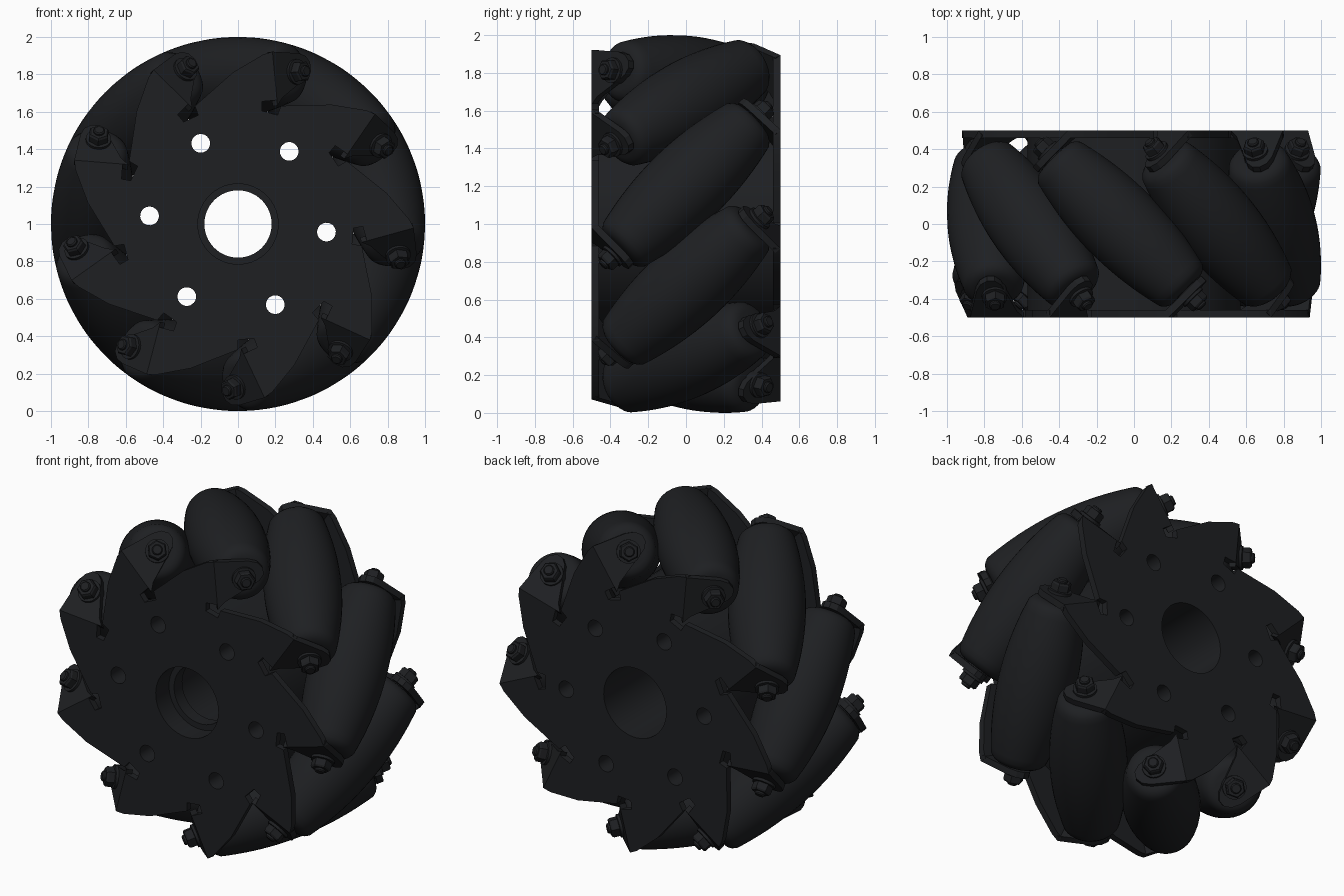
import bpy, bmesh
from math import sin, cos, pi, sqrt, radians
from mathutils import Matrix, Vector

if "Cube" in bpy.data.objects:
    bpy.data.objects.remove(bpy.data.objects["Cube"])

N = 9                  # rollers
D = 0.78               # roller axis to wheel axis
H = sqrt(0.5)
STEP = 2 * pi / N
WHEEL = Matrix.Translation((0, 0, 1)) @ Matrix.Rotation(radians(-5.4), 4, 'Y')
TURN = Matrix.Rotation(pi, 4, 'Z')             # front side -> rear side
FACE = Matrix.Rotation(pi / 2, 4, 'X')         # flat profile -> upright, facing front

black = bpy.data.materials.new("black")
black.diffuse_color = (0.013, 0.014, 0.016, 1)
black.use_nodes = True
black.node_tree.nodes["Principled BSDF"].inputs["Base Color"].default_value = black.diffuse_color


def diagonal(origin):
    """Frame whose z follows the 45 degree roller axis and y is radial."""
    m = Matrix(((H, 0, H, 0), (H, 0, -H, 0), (0, 1, 0, 0), (0, 0, 0, 1)))
    m.translation = Vector(origin)
    return m


AXLE = diagonal((0, 0, D))


def spot(k):
    return Matrix.Rotation(k * STEP, 4, 'Y')


def place(name, mesh, matrix):
    ob = bpy.data.objects.new(name, mesh)
    bpy.context.collection.objects.link(ob)
    ob.matrix_world = WHEEL @ matrix
    return ob


def circle(r, x=0, y=0, n=48):
    return [(x + r * cos(2 * pi * i / n), y + r * sin(2 * pi * i / n)) for i in range(n)]


def sheet(name, loops, half):
    """Mesh of a filled outline with holes, extruded both ways by half."""
    cu = bpy.data.curves.new(name, 'CURVE')
    cu.dimensions, cu.fill_mode, cu.extrude = '2D', 'BOTH', half
    for pts in loops:
        sp = cu.splines.new('POLY')
        sp.points.add(len(pts) - 1)
        for p, (x, y) in zip(sp.points, pts):
            p.co = (x, y, 0, 1)
        sp.use_cyclic_u = True
    ob = bpy.data.objects.new(name, cu)
    bpy.context.collection.objects.link(ob)
    dg = bpy.context.evaluated_depsgraph_get()
    me = bpy.data.meshes.new_from_object(ob.evaluated_get(dg))
    bpy.data.objects.remove(ob)
    bm = bmesh.new()
    bm.from_mesh(me)
    bmesh.ops.remove_doubles(bm, verts=bm.verts, dist=1e-5)
    bmesh.ops.recalc_face_normals(bm, faces=bm.faces)
    bm.to_mesh(me)
    bm.free()
    me.materials.clear()
    me.materials.append(black)
    return me


def lathe(name, parts):
    """Mesh of (profile, sides) pairs revolved about z; profile is (r, z)."""
    bm = bmesh.new()
    for prof, n in parts:
        rings = [[bm.verts.new((r * cos(2 * pi * i / n), r * sin(2 * pi * i / n), z))
                  for i in range(n)] for r, z in prof]
        for a, b in zip(rings, rings[1:]):
            for i in range(n):
                j = (i + 1) % n
                bm.faces.new((a[i], a[j], b[j], b[i]))
        bm.faces.new(rings[0])
        bm.faces.new(rings[-1])
    bmesh.ops.recalc_face_normals(bm, faces=bm.faces)
    me = bpy.data.meshes.new(name)
    bm.to_mesh(me)
    bm.free()
    me.materials.append(black)
    return me


# Side plates: toothed discs with a bore and six bolt holes
tooth = [(-0.17, 0.65), (0.05, 0.81), (0.22, 0.89), (0.27, 0.9),
         (0.27, 0.64), (0.19, 0.64), (0.185, 0.59), (0.265, 0.56)]
outline = [(u * cos(a) + r * sin(a), r * cos(a) - u * sin(a))
           for a in (k * STEP for k in range(N)) for u, r in tooth]


def bolt_holes(sign):
    angles = [radians(49.4 + 5.4 + 5.4 - 5.4 - 5.4 + 60 * k) for k in range(6)]
    return [circle(0.05, sign * 0.475 * cos(a), 0.475 * sin(a), 24) for a in angles]


shift = Matrix.Translation((0, -0.48, 0)) @ FACE
place("front_plate", sheet("front_plate", [outline, circle(0.215)] + bolt_holes(1), 0.02), shift)
place("rear_plate", sheet("rear_plate", [outline, circle(0.215)] + bolt_holes(-1), 0.02), TURN @ shift)

# Central drum and the narrow ring inside its bore
place("drum", sheet("drum", [circle(0.57, n=72), circle(0.215)] + bolt_holes(1), 0.46), FACE)
place("bore_ring", sheet("bore_ring", [circle(0.22), circle(0.18)], 0.04),
      Matrix.Translation((0, -0.33, 0)) @ FACE)

# Bent tabs that carry the roller axles
tab_pts = [(0.27, 0.9), (0.41, 0.878), (0.445, 0.86), (0.465, 0.825), (0.465, 0.785),
           (0.445, 0.75), (0.41, 0.725), (0.30, 0.65), (0.27, 0.61)]
tab = sheet("tab", [[((u - 0.27) / H, r) for u, r in tab_pts]], 0.019)
tab_at = diagonal((0.27 - 0.019 * H, -0.5 + 0.019 * H, 0))

# Barrel rollers: profile is the envelope that rolls on a unit circle
half = []
for i in range(13):
    s = 0.42 * i / 12
    rho = sqrt(D * D + s * s / 2)
    w, dw = 1 - rho, -s / 2 / rho
    half.append((w * sqrt(1 - dw * dw), s - w * dw))
half += [(0.143, 0.482), (0.125, 0.494), (0.10, 0.5)]
roller = lathe("roller", [([(r, -z) for r, z in reversed(half[1:])] + half, 40)])

# Axle end: washer, hex nut and threaded stub
nut = lathe("nut", [
    ([(0.04, 0.49), (0.068, 0.49), (0.068, 0.56), (0.055, 0.562)], 24),
    ([(0.058, 0.55), (0.058, 0.60), (0.05, 0.61)], 6),
    ([(0.03, 0.6), (0.03, 0.62), (0.024, 0.627)], 16)])

for k in range(N):
    place("roller", roller, spot(k) @ AXLE)
    for side, flip in (("front", Matrix()), ("rear", TURN)):
        place(side + "_tab", tab, spot(k) @ flip @ tab_at)
        place(side + "_nut", nut, spot(k) @ flip @ AXLE)

# Smooth round surfaces, keep sharp edges
bpy.ops.object.select_all(action='SELECT')
bpy.context.view_layer.objects.active = bpy.context.scene.objects[0]
bpy.ops.object.shade_smooth_by_angle(angle=radians(30))
